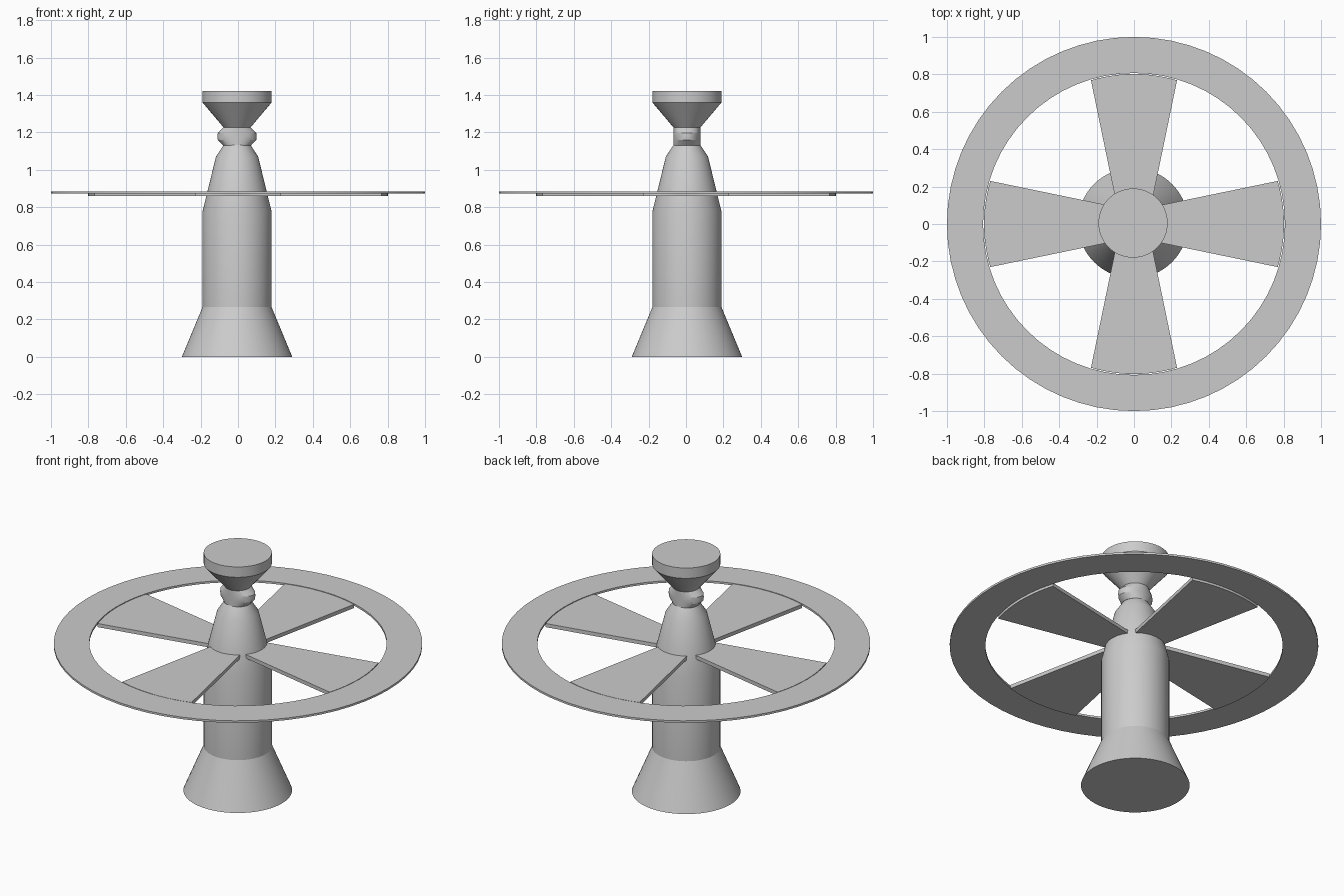
import bpy, bmesh, math

if "Cube" in bpy.data.objects:
    bpy.data.objects.remove(bpy.data.objects["Cube"])

CX, CY = -0.005, 0.005   # column axis
SEG = 64


def finish(name, bm, smooth=True):
    bmesh.ops.recalc_face_normals(bm, faces=bm.faces[:])
    me = bpy.data.meshes.new(name)
    bm.to_mesh(me)
    bm.free()
    ob = bpy.data.objects.new(name, me)
    bpy.context.collection.objects.link(ob)
    if smooth:
        bpy.ops.object.select_all(action='DESELECT')
        ob.select_set(True)
        bpy.context.view_layer.objects.active = ob
        bpy.ops.object.shade_smooth_by_angle(angle=math.radians(20))
    return ob


def lathe(name, profile, cx=CX, cy=CY, closed=False):
    """Stack elliptical rings (rx, ry, z); cap the ends or join last to first."""
    bm = bmesh.new()
    rings = []
    for rx, ry, z in profile:
        rings.append([bm.verts.new((cx + rx * math.cos(math.tau * i / SEG),
                                    cy + ry * math.sin(math.tau * i / SEG), z))
                      for i in range(SEG)])
    pairs = list(zip(rings, rings[1:]))
    if closed:
        pairs.append((rings[-1], rings[0]))
    else:
        bm.faces.new(rings[0])
        bm.faces.new(rings[-1])
    for a, b in pairs:
        for i in range(SEG):
            j = (i + 1) % SEG
            bm.faces.new((a[i], a[j], b[j], b[i]))
    return finish(name, bm)


def round_profile(points):
    return [(r, r, z) for r, z in points]


# Column: flared foot, shaft and tapering shoulder
lathe("column", round_profile([(0.295, 0), (0.185, 0.265), (0.185, 0.775),
                               (0.113, 1.07), (0.072, 1.132)]))

# Neck bead, bulging only sideways
lathe("neck_bead", [(0.075, 0.072, 1.13), (0.103, 0.072, 1.16),
                    (0.105, 0.072, 1.178), (0.103, 0.072, 1.197),
                    (0.072, 0.072, 1.228)])

# Flared cap
lathe("cap", round_profile([(0.072, 1.226), (0.185, 1.36), (0.185, 1.422)]))

# Flat outer ring
lathe("outer_ring", round_profile([(0.807, 0.872), (1.0, 0.872),
                                   (1.0, 0.884), (0.807, 0.884)]), 0, 0, True)

# Four flaring blades with curved tips
tip = math.atan2(0.23, 0.768)
outline = [(0.10, -0.092), *[(0.802 * math.cos(a), 0.802 * math.sin(a))
           for a in (tip * (k / 6 - 1) for k in range(13))], (0.10, 0.092)]
for n in range(4):
    c, s = math.cos(n * math.pi / 2), math.sin(n * math.pi / 2)
    bm = bmesh.new()
    face = bm.faces.new([bm.verts.new((x * c - y * s, x * s + y * c, 0.861))
                         for x, y in outline])
    ext = bmesh.ops.extrude_face_region(bm, geom=[face], use_keep_orig=True)
    bmesh.ops.translate(bm, vec=(0, 0, 0.022),
                        verts=[g for g in ext["geom"] if isinstance(g, bmesh.types.BMVert)])
    finish(f"blade_{n + 1}", bm)
